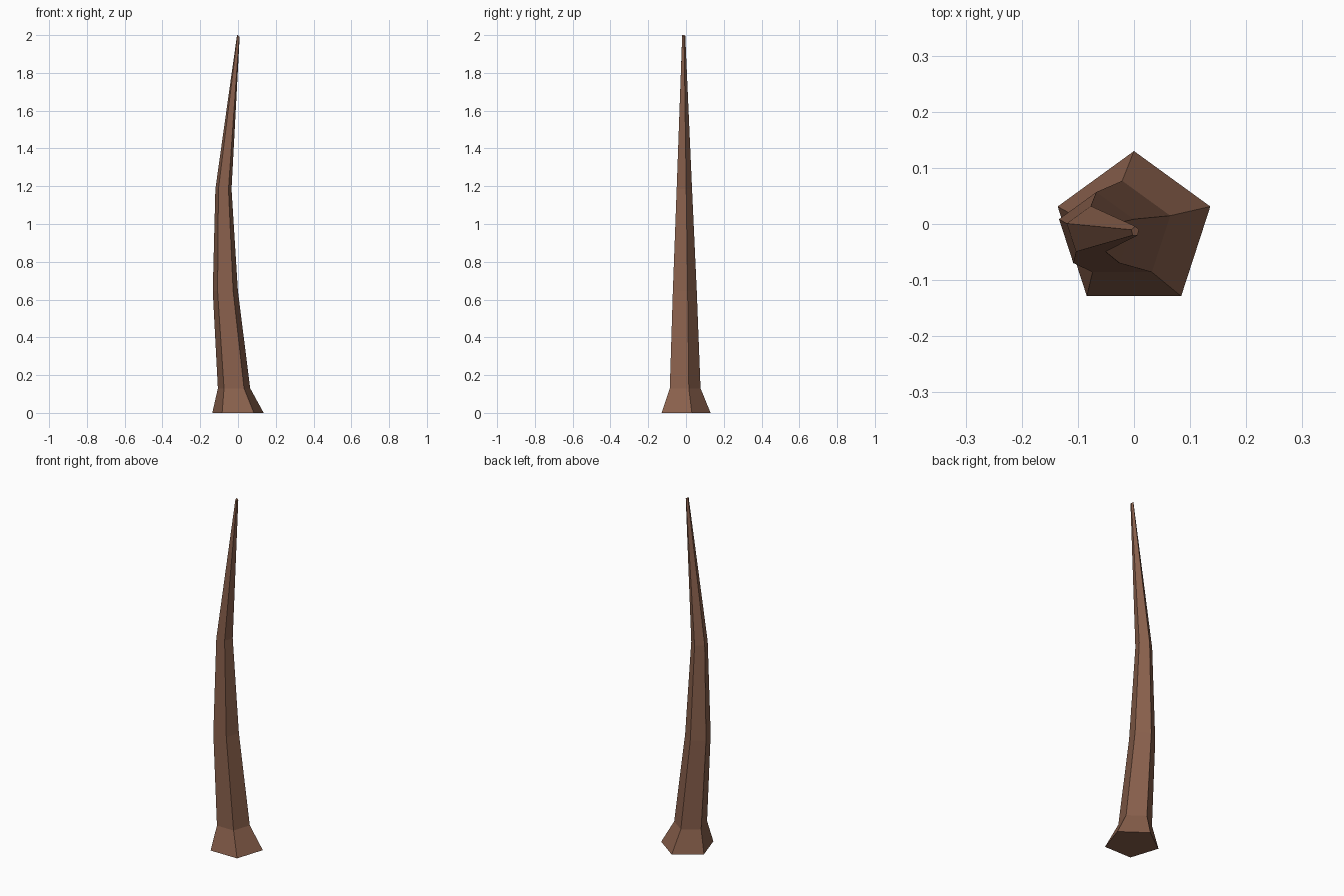
import bpy, bmesh
from math import sin, cos, pi

cube = bpy.data.objects.get("Cube")
if cube:
    bpy.data.objects.remove(cube, do_unlink=True)

bark = bpy.data.materials.new("brown_bark")
bark.use_nodes = True
color = (0.25, 0.117, 0.072, 1)
bark.diffuse_color = color
bark.node_tree.nodes["Principled BSDF"].inputs["Base Color"].default_value = color

SIDES = 5
CENTRE_Y = -0.013

# Rings up the bent spike: centre x, height, radius
rings = [(0, 0, 0.143), (-0.021, 0.13, 0.09), (-0.067, 0.645, 0.07),
         (-0.077, 1.185, 0.045), (0.002, 1.997, 0.009)]
TIP_TILT = 0.6  # the end cap leans with the last bend

bm = bmesh.new()
loops = []
for i, (cx, z, r) in enumerate(rings):
    tilt = TIP_TILT if i == len(rings) - 1 else 0
    loop = []
    for k in range(SIDES):
        a = pi / 2 + 2 * pi * k / SIDES
        dx, dy = r * cos(a), r * sin(a)
        loop.append(bm.verts.new((cx + dx * (1 - tilt / 3), CENTRE_Y + dy, z - dx * tilt)))
    loops.append(loop)

# Flat side panels between neighbouring rings
for low, high in zip(loops, loops[1:]):
    for k in range(SIDES):
        n = (k + 1) % SIDES
        bm.faces.new((low[k], low[n], high[n], high[k]))

# Base and tip caps
bm.faces.new(loops[0][::-1])
bm.faces.new(loops[-1])
bmesh.ops.recalc_face_normals(bm, faces=bm.faces)

mesh = bpy.data.meshes.new("bare_trunk")
bm.to_mesh(mesh)
bm.free()
mesh.materials.append(bark)
trunk = bpy.data.objects.new("bare_trunk", mesh)
bpy.context.collection.objects.link(trunk)
